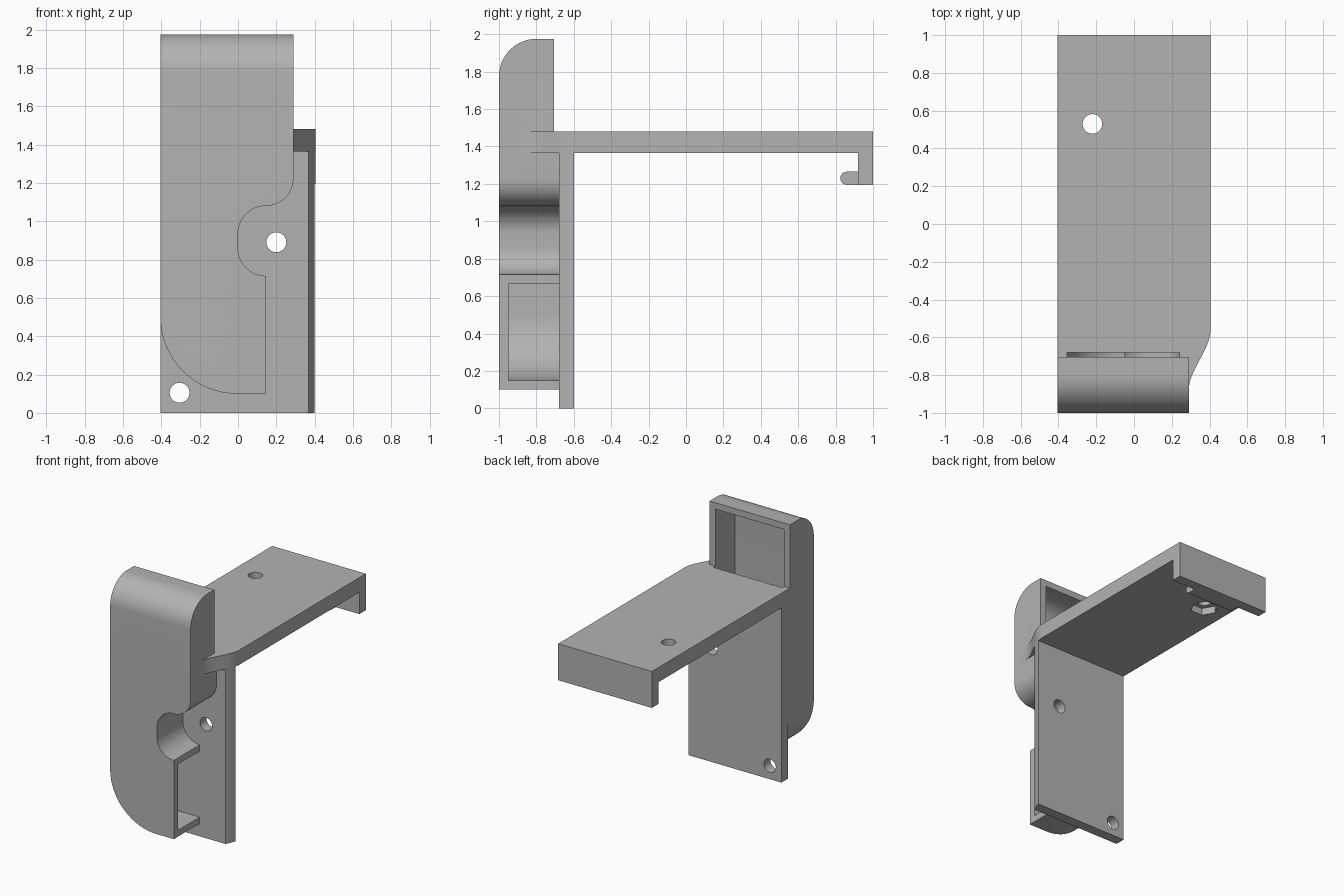
import bpy, bmesh, math
from mathutils import Vector

cube = bpy.data.objects.get("Cube")
if cube:
    bpy.data.objects.remove(cube)

grey = bpy.data.materials.new("plain_grey")
grey.use_nodes = True
COLOUR = (0.45, 0.45, 0.45, 1)
grey.diffuse_color = COLOUR
grey.node_tree.nodes["Principled BSDF"].inputs["Base Color"].default_value = COLOUR


def arc(cx, cy, r, start, end, steps=16):
    angles = [math.radians(start + (end - start) * i / steps) for i in range(steps + 1)]
    return [(cx + r * math.cos(a), cy + r * math.sin(a)) for a in angles]


def prism(name, points, axis, low, high):
    """Extrude a 2D outline along x (points y,z), y (points x,z) or z (points x,y)."""
    place = {"x": lambda p: (low, *p), "y": lambda p: (p[0], low, p[1]), "z": lambda p: (*p, low)}[axis]
    bm = bmesh.new()
    face = bm.faces.new([bm.verts.new(place(p)) for p in points])
    grown = bmesh.ops.extrude_face_region(bm, geom=[face])["geom"]
    shift = Vector([(high - low) * (a == axis) for a in "xyz"])
    bmesh.ops.translate(bm, verts=[g for g in grown if isinstance(g, bmesh.types.BMVert)], vec=shift)
    bmesh.ops.recalc_face_normals(bm, faces=bm.faces)
    mesh = bpy.data.meshes.new(name)
    bm.to_mesh(mesh)
    bm.free()
    mesh.materials.append(grey)
    obj = bpy.data.objects.new(name, mesh)
    bpy.context.collection.objects.link(obj)
    return obj


def combine(obj, other, operation):
    """Apply a boolean and discard the second solid."""
    mod = obj.modifiers.new("cut", "BOOLEAN")
    mod.operation, mod.object, mod.solver = operation, other, "EXACT"
    graph = bpy.context.evaluated_depsgraph_get()
    mesh = bpy.data.meshes.new_from_object(obj.evaluated_get(graph))
    obj.modifiers.clear()
    obj.data = mesh
    bpy.data.objects.remove(other)


def front_outline(t):
    """Shell outline, inset by wall thickness t; the lower right side stays open."""
    side = 0.145 if t == 0 else 0.2
    return (arc(-0.005, 0.5, 0.4 - t, 180, 270, 24)
            + [(side, 0.1 + t), (side, 0.715 - t)]
            + arc(0.145, 0.86, 0.145 + t, 270, 180)
            + arc(0.145, 0.935, 0.145 + t, 180, 90)
            + arc(0.145, 1.225, 0.145 - t, 270, 360)
            + [(0.29 - t, 1.975 - t), (t - 0.405, 1.975 - t)])


def side_outline(t, lower_back, step, upper_back):
    """Shell depth profile with a rounded top front edge."""
    return ([(t - 1, 0), (lower_back, 0), (lower_back, step), (upper_back, step), (upper_back, 1.975 - t)]
            + arc(-0.8, 1.775, 0.2 - t, 90, 180))


# Bracket: upright plate, arm and end lip, trimmed by a flowing right edge
bracket = prism("mounting_bracket", [
    (-0.88, 1.365), (-0.68, 1.365), (-0.68, 0), (-0.6, 0), (-0.6, 1.365), (0.92, 1.365),
    (0.92, 1.195), (1, 1.195), (1, 1.48), (-0.88, 1.48)], "x", -0.405, 0.405)
flow = [(0.29 + 0.115 * (3 * s * s - 2 * s ** 3), -0.88 + 0.32 * s) for s in [i / 20 for i in range(21)]]
trim = prism("trim", [(-0.5, -0.88)] + flow + [(0.405, 0.7), (0.5, 0.7), (0.5, 1.1), (-0.5, 1.1)], "z", -0.1, 2.1)
combine(bracket, trim, "INTERSECT")

# Rounded catch on the lip
catch = prism("catch", [(0.95, 1.195), (0.95, 1.265)] + arc(0.86, 1.23, 0.035, 90, 270, 12), "x", -0.2, 0.2)
combine(bracket, catch, "UNION")

# Front holder shell
shell = prism("shell", front_outline(0), "y", -1.1, -0.6)
combine(shell, prism("depth", side_outline(0, -0.65, 1.42, -0.705), "x", -0.6, 0.6), "INTERSECT")
combine(bracket, shell, "UNION")

# Hollow inside of the shell
cavity = prism("cavity", front_outline(0.05), "y", -1.1, -0.6)
combine(cavity, prism("depth", side_outline(0.05, -0.68, 1.42, -0.68), "x", -0.6, 0.6), "INTERSECT")
combine(bracket, cavity, "DIFFERENCE")

# Screw holes in the plate and arm, with a hexagonal nut pocket under the arm
for x, z in [(0.2, 0.89), (-0.305, 0.105)]:
    combine(bracket, prism("hole", arc(x, z, 0.052, 0, 345, 23), "y", -0.69, -0.55), "DIFFERENCE")
combine(bracket, prism("hole", arc(-0.22, 0.53, 0.052, 0, 345, 23), "z", 1.3, 1.6), "DIFFERENCE")
combine(bracket, prism("pocket", arc(-0.22, 0.53, 0.1, 0, 300, 5), "z", 1.3, 1.42), "DIFFERENCE")

bpy.ops.object.select_all(action="DESELECT")
bracket.select_set(True)
bpy.context.view_layer.objects.active = bracket
bpy.ops.object.shade_smooth_by_angle(angle=math.radians(30))
